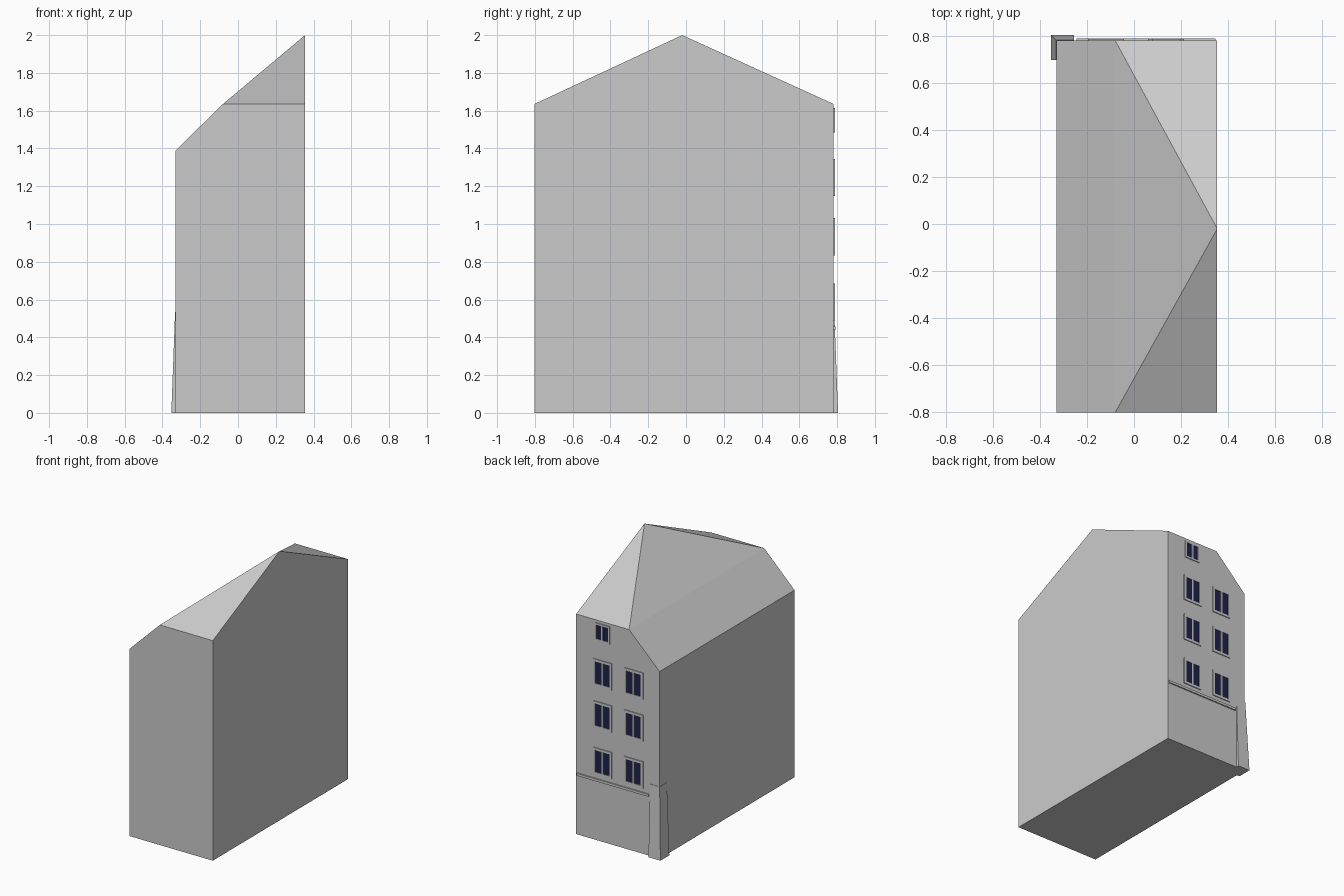
import bpy

if "Cube" in bpy.data.objects:
    bpy.data.objects.remove(bpy.data.objects["Cube"])

X0, X1, Y0, Y1 = -0.33, 0.355, -0.803, 0.782


def mesh(name, verts, faces, mat=None):
    me = bpy.data.meshes.new(name)
    me.from_pydata(verts, [], faces)
    me.update()
    ob = bpy.data.objects.new(name, me)
    bpy.context.collection.objects.link(ob)
    if mat:
        me.materials.append(mat)
    return ob


def box(name, xa, xb, ya, yb, za, zb, mat=None):
    v = [(x, y, z) for z in (za, zb) for x, y in ((xa, ya), (xb, ya), (xb, yb), (xa, yb))]
    f = [(3, 2, 1, 0), (4, 5, 6, 7)] + [(i, (i + 1) % 4, (i + 1) % 4 + 4, i + 4) for i in range(4)]
    return mesh(name, v, f, mat)


glass = bpy.data.materials.new("dark_blue_glass")
glass.diffuse_color = (0.012, 0.016, 0.07, 1)
glass.use_nodes = True
glass.node_tree.nodes["Principled BSDF"].inputs["Base Color"].default_value = glass.diffuse_color

# House body: gable profile at both ends plus a roof apex on the right wall
profile = [(X0, 0), (X1, 0), (X1, 1.635), (-0.08, 1.635), (X0, 1.39)]
verts = [(x, y, z) for y in (Y0, Y1) for x, z in profile] + [(X1, -0.02, 2.0)]
mesh("house_body", verts, [
    (0, 1, 2, 3, 4), (9, 8, 7, 6, 5),      # end walls
    (1, 0, 5, 6), (0, 4, 9, 5),            # base, left wall
    (1, 6, 7, 10, 2),                      # right wall
    (4, 3, 8, 9), (3, 10, 8),              # main slope
    (3, 2, 10), (8, 10, 7)])               # hips

# Tapered corner buttress wrapping the back left corner
def ring(o, z):
    xo, yo = X0 - o, Y1 + o
    return [(xo, yo, z), (xo, 0.70, z), (X0 + 0.01, 0.70, z),
            (X0 + 0.01, Y1 - 0.01, z), (-0.255, Y1 - 0.01, z), (-0.255, yo, z)]


mesh("corner_buttress", ring(0.023, 0) + ring(0.003, 0.535),
     [(5, 4, 3, 2, 1, 0), (6, 7, 8, 9, 10, 11)] +
     [(i, (i + 1) % 6, (i + 1) % 6 + 6, i + 6) for i in range(6)])

# Ledge above the ground floor
box("ledge", -0.245, 0.347, Y1 - 0.01, Y1 + 0.009, 0.44, 0.458)


# Windows: surround bars, centre bar, two panes
def window(tag, xa, xb, za, zb, t=0.018):
    ya, yb, m = Y1 - 0.01, Y1 + 0.006, (xa + xb) / 2
    box("window_sill_" + tag, xa, xb, ya, yb, za, za + t)
    box("window_head_" + tag, xa, xb, ya, yb, zb - t, zb)
    for side, a, b in (("right", xa, xa + t), ("left", xb - t, xb), ("centre", m - 0.006, m + 0.006)):
        box(f"window_{side}_bar_{tag}", a, b, ya, yb, za + t, zb - t)
    for side, a, b in (("right", xa + t, m - 0.006), ("left", m + 0.006, xb - t)):
        box(f"window_{side}_pane_{tag}", a, b, ya, Y1 + 0.002, za + t, zb - t, glass)


for c, (xa, xb) in enumerate(((0.06, 0.213), (-0.197, -0.042))):
    for r, z in enumerate((0.488, 0.834, 1.147)):
        window(f"{c}_{r}", xa, xb, z, z + 0.198)
window("attic", 0.077, 0.201, 1.485, 1.615, 0.013)
